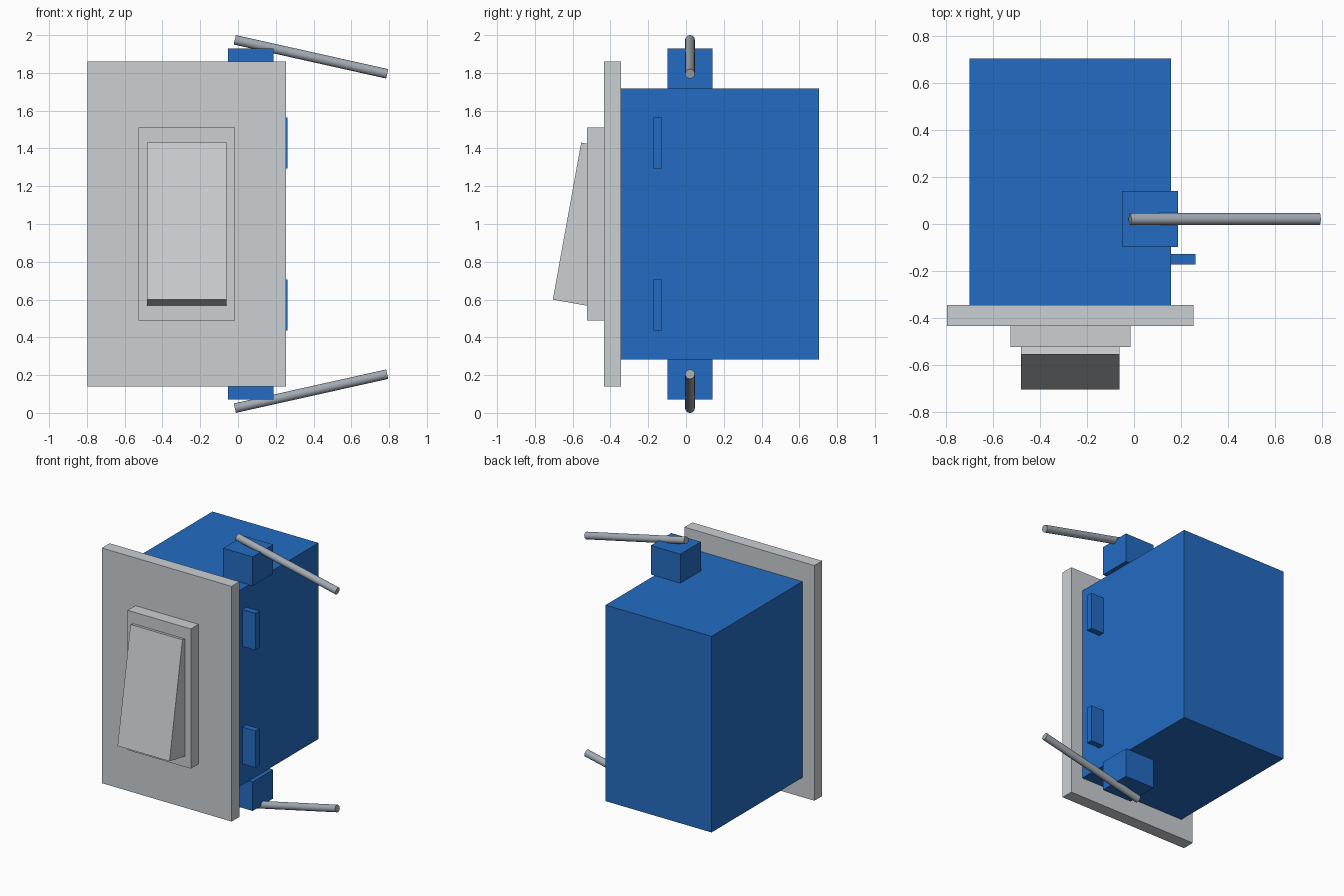
import bpy
from mathutils import Vector

if "Cube" in bpy.data.objects:
    bpy.data.objects.remove(bpy.data.objects["Cube"], do_unlink=True)


def material(name, rgb):
    mat = bpy.data.materials.new(name)
    mat.use_nodes = True
    mat.diffuse_color = (*rgb, 1)
    mat.node_tree.nodes["Principled BSDF"].inputs["Base Color"].default_value = (*rgb, 1)
    return mat


blue = material("blue plastic", (0.017, 0.15, 0.55))
grey = material("light grey plastic", (0.60, 0.63, 0.65))
metal = material("wire metal", (0.36, 0.40, 0.45))

MID = 1.0  # height of the mirror plane between upper and lower parts


def prism(name, profile, x0, x1, mat):
    """Extrude a (y, z) profile from x0 to x1."""
    n = len(profile)
    verts = [(x, y, z) for x in (x0, x1) for y, z in profile]
    faces = [tuple(reversed(range(n))), tuple(range(n, 2 * n))]
    faces += [(i, (i + 1) % n, n + (i + 1) % n, n + i) for i in range(n)]
    mesh = bpy.data.meshes.new(name)
    mesh.from_pydata(verts, [], faces)
    mesh.materials.append(mat)
    obj = bpy.data.objects.new(name, mesh)
    bpy.context.collection.objects.link(obj)
    return obj


def box(name, x, y, z, mat):
    profile = [(y[0], z[0]), (y[1], z[0]), (y[1], z[1]), (y[0], z[1])]
    return prism(name, profile, x[0], x[1], mat)


def wire(name, start, end, radius, mat):
    start, end = Vector(start), Vector(end)
    axis = end - start
    bpy.ops.mesh.primitive_cylinder_add(
        vertices=24, radius=radius, depth=axis.length, location=(start + end) / 2,
        rotation=axis.to_track_quat("Z", "Y").to_euler())
    obj = bpy.context.object
    obj.name = name
    obj.data.materials.append(mat)
    bpy.ops.object.shade_smooth_by_angle()


# Housing, wall plate and raised frame
box("housing", (-0.70, 0.157), (-0.345, 0.705), (MID - 0.717, MID + 0.717), blue)
box("wall_plate", (-0.797, 0.253), (-0.435, -0.345), (MID - 0.86, MID + 0.86), grey)
box("switch_frame", (-0.526, -0.015), (-0.524, -0.435), (MID - 0.511, MID + 0.511), grey)

# Tilted rocker, its back sunk into the frame
top, bottom = Vector((-0.555, 1.431)), Vector((-0.705, 0.60))
inward = Vector((top.y - bottom.y, bottom.x - top.x)).normalized() * 0.24
prism("rocker", [bottom, bottom + inward, top + inward, top], -0.481, -0.061, grey)

# Upper and lower terminals, side clips and wires
for side, s in (("upper", 1), ("lower", -1)):
    def span(a, b):
        return sorted((MID + s * a, MID + s * b))

    box(side + "_terminal", (-0.052, 0.187), (-0.097, 0.14), span(0.717, 0.929), blue)
    box(side + "_side_clip", (0.157, 0.262), (-0.172, -0.128), span(0.295, 0.565), blue)
    wire(side + "_wire", (-0.017, 0.021, MID + s * 0.975),
         (0.79, 0.021, MID + s * 0.795), 0.0255, metal)
